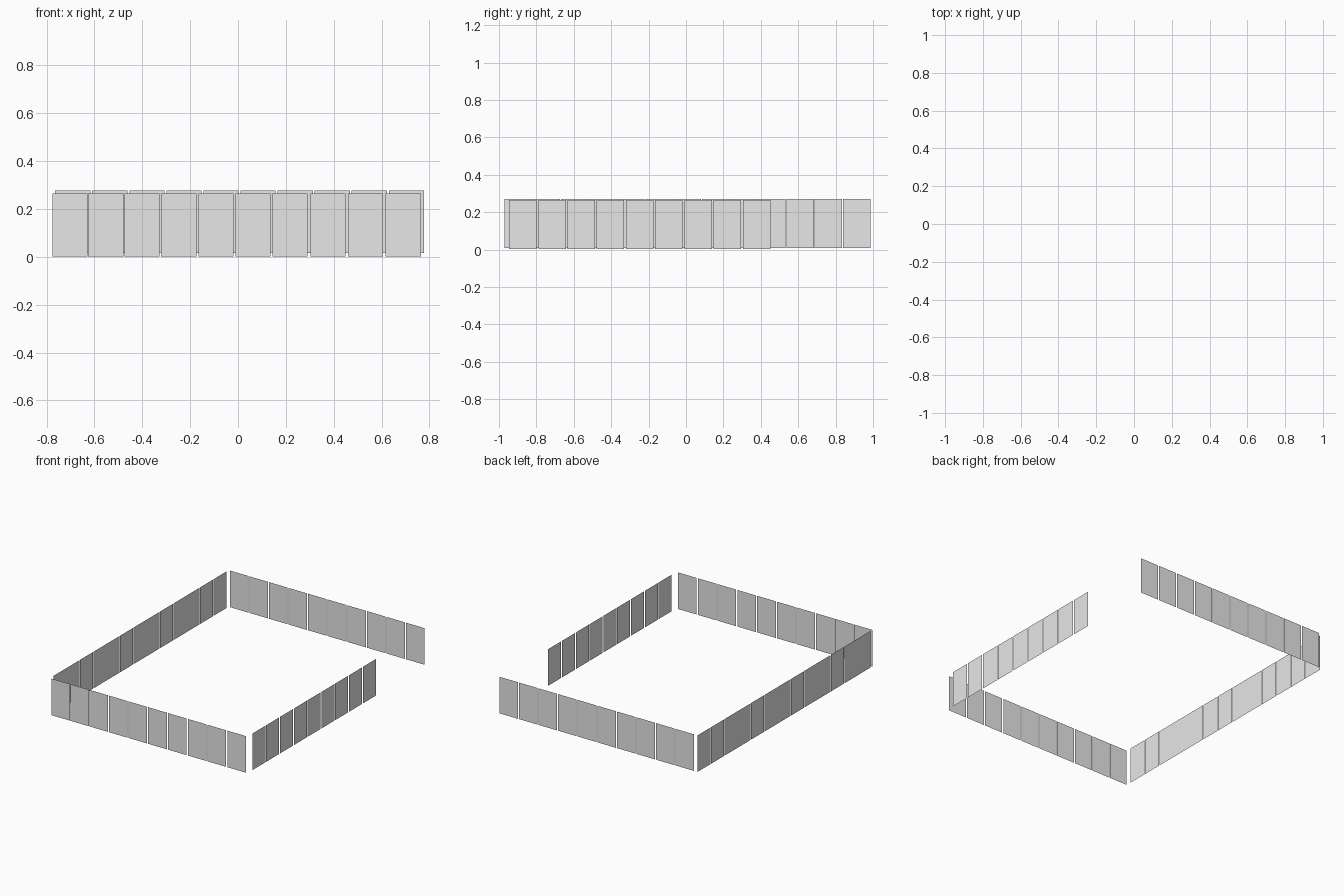
import bpy
from math import radians

cube = bpy.data.objects.get("Cube")
if cube:
    bpy.data.objects.remove(cube, do_unlink=True)

grey = bpy.data.materials.new("light_grey")
grey.use_nodes = True
colour = (0.8, 0.8, 0.8, 1.0)
grey.diffuse_color = colour
grey.node_tree.nodes["Principled BSDF"].inputs["Base Color"].default_value = colour

WIDTH, HEIGHT = 0.147, 0.262

# One upright sheet shared by every panel, its lower left corner at the origin
sheet = bpy.data.meshes.new("panel_sheet")
sheet.from_pydata([(0, 0, 0), (WIDTH, 0, 0), (WIDTH, 0, HEIGHT), (0, 0, HEIGHT)],
                  [], [(0, 1, 2, 3)])
sheet.materials.append(grey)


def panel(name, location, turn=0):
    obj = bpy.data.objects.new(name, sheet)
    obj.location = location
    obj.rotation_euler.z = radians(turn)
    bpy.context.collection.objects.link(obj)


# Front row: the first panels stand almost edge to edge
for i, x in enumerate([-0.776, -0.626, -0.475, -0.321, -0.166,
                       -0.011, 0.144, 0.303, 0.459, 0.617]):
    panel(f"front_panel_{i + 1}", (x, -1, 0.002))

# Back row, slightly raised
for i in range(10):
    panel(f"back_panel_{i + 1}", (-0.764 + i * 0.1549, 1, 0.015))

# Long side row at -x
for i in range(13):
    panel(f"right_panel_{i + 1}", (-0.783, -0.971 + i * 0.1508, 0.008), 90)

# Short side row at +x, leaving an opening towards the back
for i in range(9):
    panel(f"left_panel_{i + 1}", (0.776, -0.946 + i * 0.1562, 0.003), 90)
